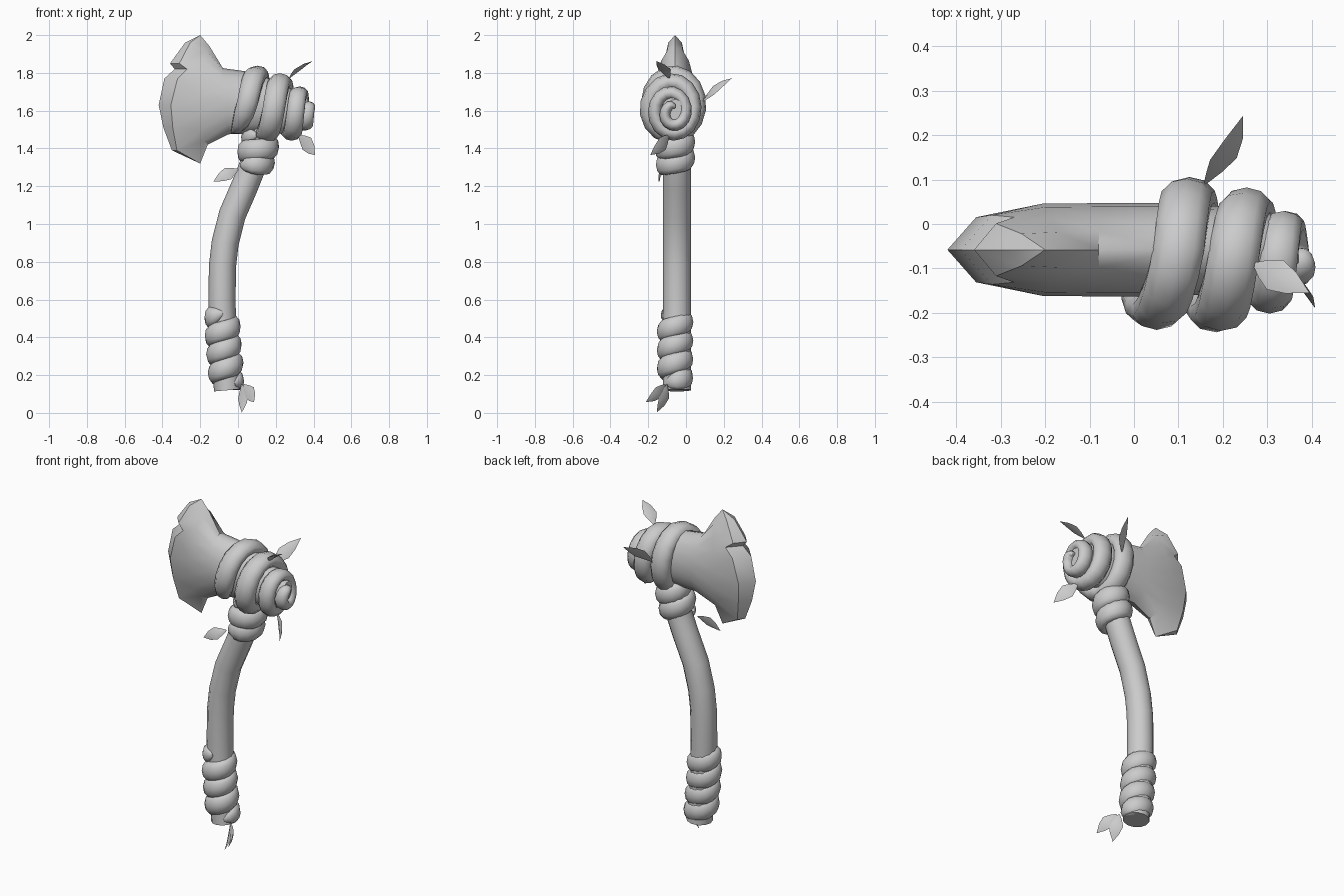
import bpy, bmesh, math
from mathutils import Vector

if "Cube" in bpy.data.objects:
    bpy.data.objects.remove(bpy.data.objects["Cube"])

CY = -0.058  # depth plane of the whole axe


def finish(name, bm, angle=40):
    bmesh.ops.remove_doubles(bm, verts=bm.verts, dist=0.0005)
    bmesh.ops.recalc_face_normals(bm, faces=bm.faces)
    me = bpy.data.meshes.new(name)
    bm.to_mesh(me)
    bm.free()
    ob = bpy.data.objects.new(name, me)
    bpy.context.collection.objects.link(ob)
    bpy.ops.object.select_all(action='DESELECT')
    ob.select_set(True)
    bpy.context.view_layer.objects.active = ob
    bpy.ops.object.shade_smooth_by_angle(angle=math.radians(angle))
    return ob


def lerp_keys(keys, t):
    """Piecewise linear lookup in rows of (t, a, b, ...)."""
    for p, q in zip(keys, keys[1:]):
        if t <= q[0]:
            f = (t - p[0]) / (q[0] - p[0])
            return [a + (b - a) * f for a, b in zip(p[1:], q[1:])]
    return list(keys[-1][1:])


def sweep(name, pts, outs, sizes, sides=10):
    """Tube with an elliptical section: sizes = (half along out, half across)."""
    bm = bmesh.new()
    rings = []
    for i, p in enumerate(pts):
        tan = (pts[min(i + 1, len(pts) - 1)] - pts[max(i - 1, 0)]).normalized()
        out = (outs[i] - tan * outs[i].dot(tan)).normalized()
        side = tan.cross(out)
        a, b = sizes[i]
        rings.append([bm.verts.new(p + out * a * math.cos(2 * math.pi * k / sides)
                                   + side * b * math.sin(2 * math.pi * k / sides))
                      for k in range(sides)])
    for r, s in zip(rings, rings[1:]):
        for k in range(sides):
            bm.faces.new((r[k], r[k - 1], s[k - 1], s[k]))
    bm.faces.new(rings[0])
    bm.faces.new(rings[-1][::-1])
    return finish(name, bm, 50)


def taper(t, total, fade):
    return max(0.2, min(1, math.sqrt(max(0, min(t, total - t)) / fade)))


# Curved handle
SPINE = [(0.12, -0.055), (0.2, -0.062), (0.4, -0.08), (0.6, -0.085), (0.78, -0.082),
         (0.9, -0.068), (1.05, -0.03), (1.2, 0.035), (1.35, 0.095), (1.6, 0.16)]
sweep("handle", [Vector((x, CY + 0.01, z)) for z, x in SPINE],
      [Vector((0, 1, 0))] * len(SPINE), [(0.074, 0.072)] * len(SPINE), 12)


# Vines winding round the handle
def handle_wrap(name, z0, z1, turns, start, rad, half):
    n = int(turns * 14)
    pts, outs, sizes = [], [], []
    for i in range(n + 1):
        t = turns * i / n
        a = start + 2 * math.pi * t
        z = z0 + (z1 - z0) * i / n
        x = lerp_keys(SPINE, z)[0]
        out = Vector((math.cos(a), math.sin(a), 0))
        slope = (lerp_keys(SPINE, z + 0.05)[0] - lerp_keys(SPINE, z - 0.05)[0]) / 0.1
        s = taper(t, turns, 0.2)
        pts.append(Vector((x, CY, z - slope * rad * out.x * 0.4)) + out * rad)
        outs.append(out)
        sizes.append((0.037 * s, half * s))
    sweep(name, pts, outs, sizes)


handle_wrap("grip_vine", 0.15, 0.53, 3.9, -0.9, 0.06, 0.056)
handle_wrap("neck_vine", 1.30, 1.47, 2.1, -2.6, 0.07, 0.058)

# Axe head: rows of (x, z, half thickness) from socket end to cutting edge
N = 8
EDGE = [(-0.20, 2.0), (-0.28, 1.96), (-0.36, 1.85), (-0.335, 1.82), (-0.39, 1.77),
        (-0.42, 1.63), (-0.395, 1.51), (-0.35, 1.39), (-0.20, 1.32)]


def oval_row(xt, xb, top, bottom, half, bow=0.0):
    row = []
    for j in range(N + 1):
        a = math.pi * j / N
        f = (1 - math.cos(a)) / 2
        row.append((xt + (xb - xt) * f + bow * math.sin(a),
                    top + (bottom - top) * f, half * math.sin(a)))
    return row


rows = [oval_row(0.37, 0.37, 1.66, 1.54, 0.05),
        oval_row(0.29, 0.29, 1.71, 1.48, 0.09),
        oval_row(0.10, 0.10, 1.80, 1.48, 0.105),
        oval_row(-0.08, -0.05, 1.825, 1.475, 0.105),
        oval_row(-0.15, -0.16, 1.94, 1.42, 0.104, -0.05)]
shoulder = []
for j, (x, z) in enumerate(EDGE):
    s = math.sin(math.pi * j / N)
    shoulder.append((x + 0.07 * s, z, 0.078 * s ** 0.8 if s > 0.01 else 0))
rows += [shoulder, [(x, z, 0) for x, z in EDGE]]
bm = bmesh.new()
for sgn in (-1, 1):
    grid = [[bm.verts.new((x, CY + sgn * h, z)) for x, z, h in r] for r in rows]
    for r, s in zip(grid, grid[1:]):
        for j in range(N):
            bm.faces.new((r[j], r[j + 1], s[j + 1], s[j]))
    bm.faces.new(grid[0])
finish("axe_head", bm, 35)

# Vine coiling round the head: turn, x, centre y, centre z, radius y, radius z, tube
COIL = [(0.0, -0.03, CY - 0.01, 1.635, 0.11, 0.15, 0.045),
        (0.25, 0.05, -0.065, 1.64, 0.13, 0.155, 0.058),
        (0.5, 0.10, -0.065, 1.64, 0.13, 0.155, 0.060),
        (1.0, 0.145, -0.07, 1.62, 0.13, 0.15, 0.060),
        (1.25, 0.19, -0.07, 1.61, 0.13, 0.145, 0.062),
        (1.5, 0.225, -0.07, 1.61, 0.12, 0.145, 0.060),
        (2.0, 0.285, -0.07, 1.60, 0.10, 0.12, 0.052),
        (2.5, 0.325, -0.075, 1.595, 0.085, 0.10, 0.046),
        (3.0, 0.355, -0.07, 1.59, 0.055, 0.065, 0.042),
        (3.6, 0.385, -0.07, 1.59, 0.02, 0.03, 0.032)]
pts, outs, sizes = [], [], []
for i in range(57):
    t = 3.6 * i / 56
    x, cy, cz, ry, rz, r = lerp_keys(COIL, t)
    a = 2 * math.pi * t
    out = Vector((0, -math.sin(a), -math.cos(a)))
    pts.append(Vector((x, cy + ry * out.y, cz + rz * out.z)))
    outs.append(out)
    s = taper(t, 3.6, 0.18)
    sizes.append((r * 0.75 * s, r * s))
sweep("head_vine", pts, outs, sizes)


# Pointed leaves: base, tip, face direction, half width
def leaf(i, base, tip, face, width):
    b, t = Vector(base), Vector(tip)
    d = t - b
    side = d.cross(Vector(face)).normalized()
    up = side.cross(d).normalized()
    bm = bmesh.new()
    prof = [(0, 0.1), (0.2, 0.6), (0.42, 1), (0.7, 0.7), (1, 0)]
    rings = []
    for f, w in prof:
        c = b + d * f + up * 0.012 * math.sin(math.pi * f)
        rings.append([bm.verts.new(c + side * width * w),
                      bm.verts.new(c + up * 0.010 * w),
                      bm.verts.new(c - side * width * w),
                      bm.verts.new(c - up * 0.006 * w)])
    for r, s in zip(rings, rings[1:]):
        for k in range(4):
            bm.faces.new((r[k], r[k - 1], s[k - 1], s[k]))
    bm.faces.new(rings[0])
    finish("leaf_%d" % i, bm, 60)


LEAVES = [((0.27, -0.09, 1.77), (0.395, -0.155, 1.862), (-0.5, 0.3, 1), 0.038),
          ((0.16, 0.09, 1.65), (0.245, 0.243, 1.772), (0.6, -0.8, 0.7), 0.038),
          ((0.32, -0.09, 1.47), (0.408, -0.19, 1.365), (1, 1, -0.2), 0.042),
          ((0.0, -0.11, 1.29), (-0.13, -0.14, 1.225), (0.2, -1, 0.4), 0.035),
          ((0.02, -0.10, 0.15), (0.02, -0.155, 0.002), (1, 1, -0.3), 0.038),
          ((0.03, -0.11, 0.15), (0.085, -0.213, 0.057), (1, 1, -0.3), 0.038)]
for i, args in enumerate(LEAVES):
    leaf(i + 1, *args)
